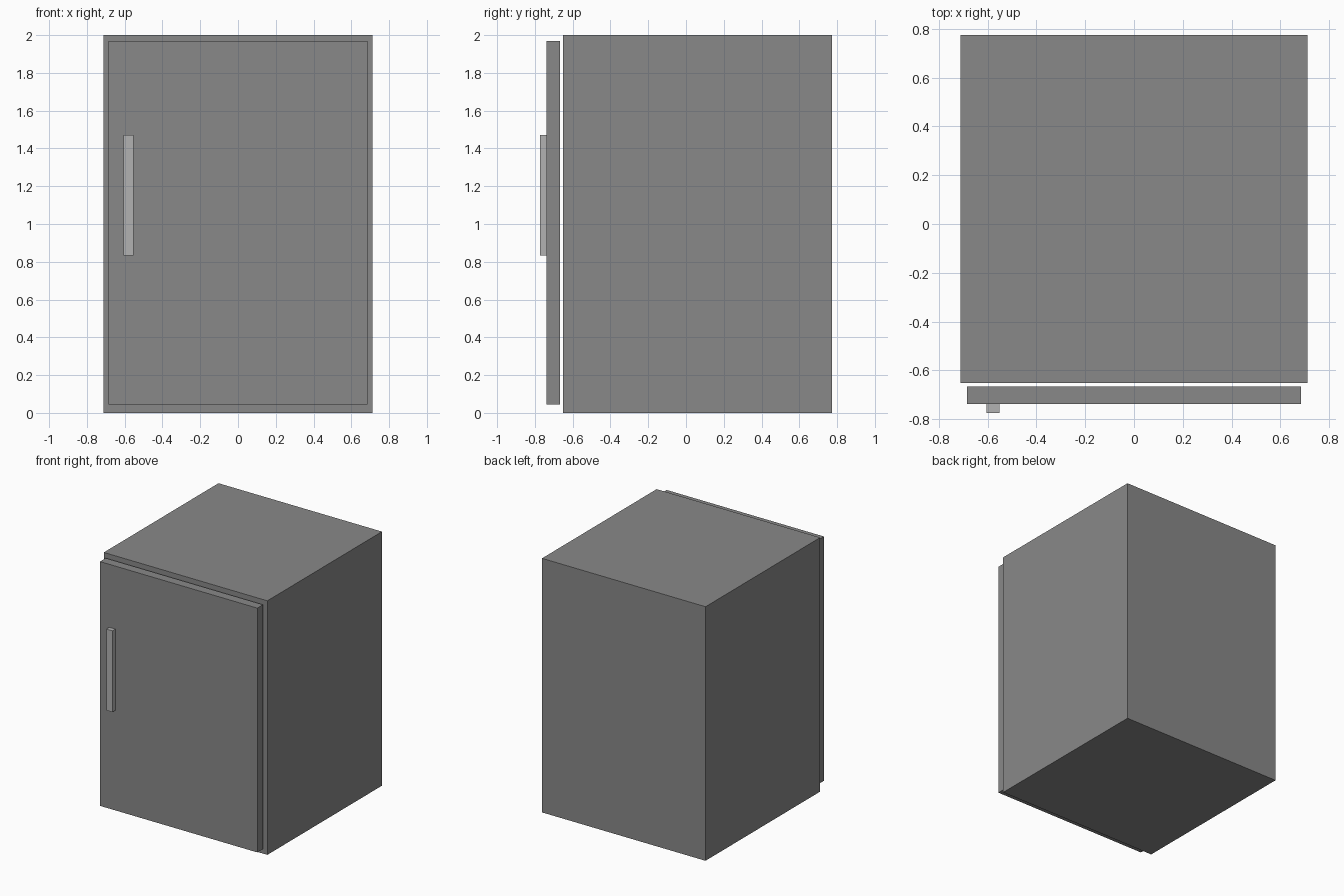
import bpy

if "Cube" in bpy.data.objects:
    bpy.data.objects.remove(bpy.data.objects["Cube"])


def box(name, lo, hi):
    """Axis-aligned box between two corners."""
    mid = [(a + b) / 2 for a, b in zip(lo, hi)]
    bpy.ops.mesh.primitive_cube_add(size=1, location=mid)
    ob = bpy.context.object
    ob.name = name
    ob.scale = [b - a for a, b in zip(lo, hi)]
    bpy.ops.object.transform_apply(location=False, rotation=False, scale=True)
    return ob


def paint(ob, name, grey):
    mat = bpy.data.materials.new(name)
    mat.diffuse_color = (grey, grey, grey, 1)
    mat.use_nodes = True
    mat.node_tree.nodes["Principled BSDF"].inputs["Base Color"].default_value = mat.diffuse_color
    ob.data.materials.append(mat)
    return mat


# Cabinet body
body = box("cabinet", (-0.712, -0.652, 0), (0.712, 0.774, 2))

# Door, standing just off the cabinet front
door = box("door", (-0.685, -0.738, 0.045), (0.685, -0.667, 1.968))

# Lighter pull handle on the door
handle = box("handle", (-0.605, -0.774, 0.832), (-0.552, -0.738, 1.472))

shell = paint(body, "shell_grey", 0.25)
door.data.materials.append(shell)
paint(handle, "handle_grey", 0.45)
